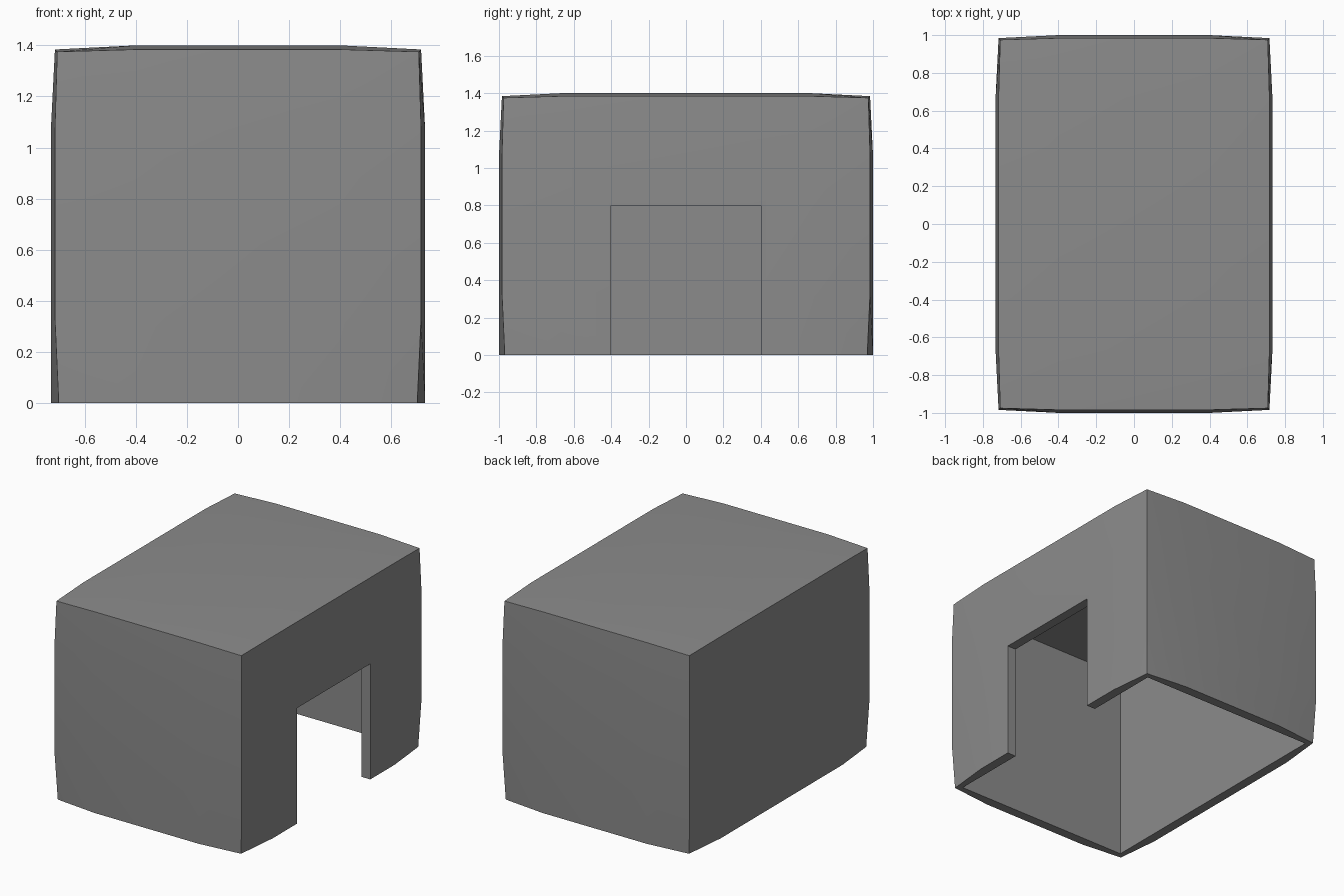
import bpy, bmesh
from mathutils import Matrix, Vector

if "Cube" in bpy.data.objects:
    bpy.data.objects.remove(bpy.data.objects["Cube"])

W, D, H = 0.733, 1.0, 1.4   # half width, half depth, height
B = 0.333                   # width of the bevelled border on each face


def box(name, lo, hi):
    """Axis-aligned box between two corners."""
    bm = bmesh.new()
    bmesh.ops.create_cube(bm, size=1)
    lo, hi = Vector(lo), Vector(hi)
    bm.transform(Matrix.Translation((lo + hi) / 2) @ Matrix.Diagonal((*(hi - lo), 1)))
    me = bpy.data.meshes.new(name)
    bm.to_mesh(me)
    bm.free()
    me.materials.append(grey)
    ob = bpy.data.objects.new(name, me)
    bpy.context.collection.objects.link(ob)
    return ob


# Dark grey material
grey = bpy.data.materials.new("dark_grey")
grey.diffuse_color = (0.26, 0.26, 0.26, 1)
grey.use_nodes = True
grey.node_tree.nodes["Principled BSDF"].inputs["Base Color"].default_value = grey.diffuse_color

# Outer shell: a box divided 3 x 3 per side, edges and corners drawn in
shell = box("shelter_shell", (-W, -D, 0), (W, D, H))
bm = bmesh.new()
bm.from_mesh(shell.data)
for axis, cuts in enumerate(((B - W, W - B), (B - D, D - B), (B, H - B))):
    for c in cuts:
        co, no = Vector(), Vector()
        co[axis], no[axis] = c, 1
        bmesh.ops.bisect_plane(bm, geom=bm.verts[:] + bm.edges[:] + bm.faces[:],
                               plane_co=co, plane_no=no)
for v in bm.verts:
    x, y, z = v.co
    ex, ey, ez = abs(x) > W - .01, abs(y) > D - .01, z > H - .01
    pull = {0: 0, 1: 0, 2: 0.016, 3: 0.025}[ex + ey + ez]
    if ex and ey and z < .01:
        pull = 0.031            # foot of each upright corner
    if ex:
        v.co.x -= pull if x > 0 else -pull
    if ey:
        v.co.y -= pull if y > 0 else -pull
    if ez:
        v.co.z -= pull
bm.to_mesh(shell.data)
bm.free()

# Hollow interior, open at the bottom, and the doorway on the right side
cutters = [box("interior_cutter", (-.667, -.933, -.3), (.667, .933, 1.333)),
           box("doorway_cutter", (.4, -.4, -.2), (1, .4, .8))]
bpy.context.view_layer.objects.active = shell
shell.select_set(True)
for c in cutters:
    m = shell.modifiers.new(c.name, 'BOOLEAN')
    m.operation, m.solver, m.object = 'DIFFERENCE', 'EXACT', c
    bpy.ops.object.modifier_apply(modifier=m.name)
    bpy.data.objects.remove(c)

# Soft bulging faces with crisp edges
bpy.ops.object.shade_smooth_by_angle(angle=0.52)
